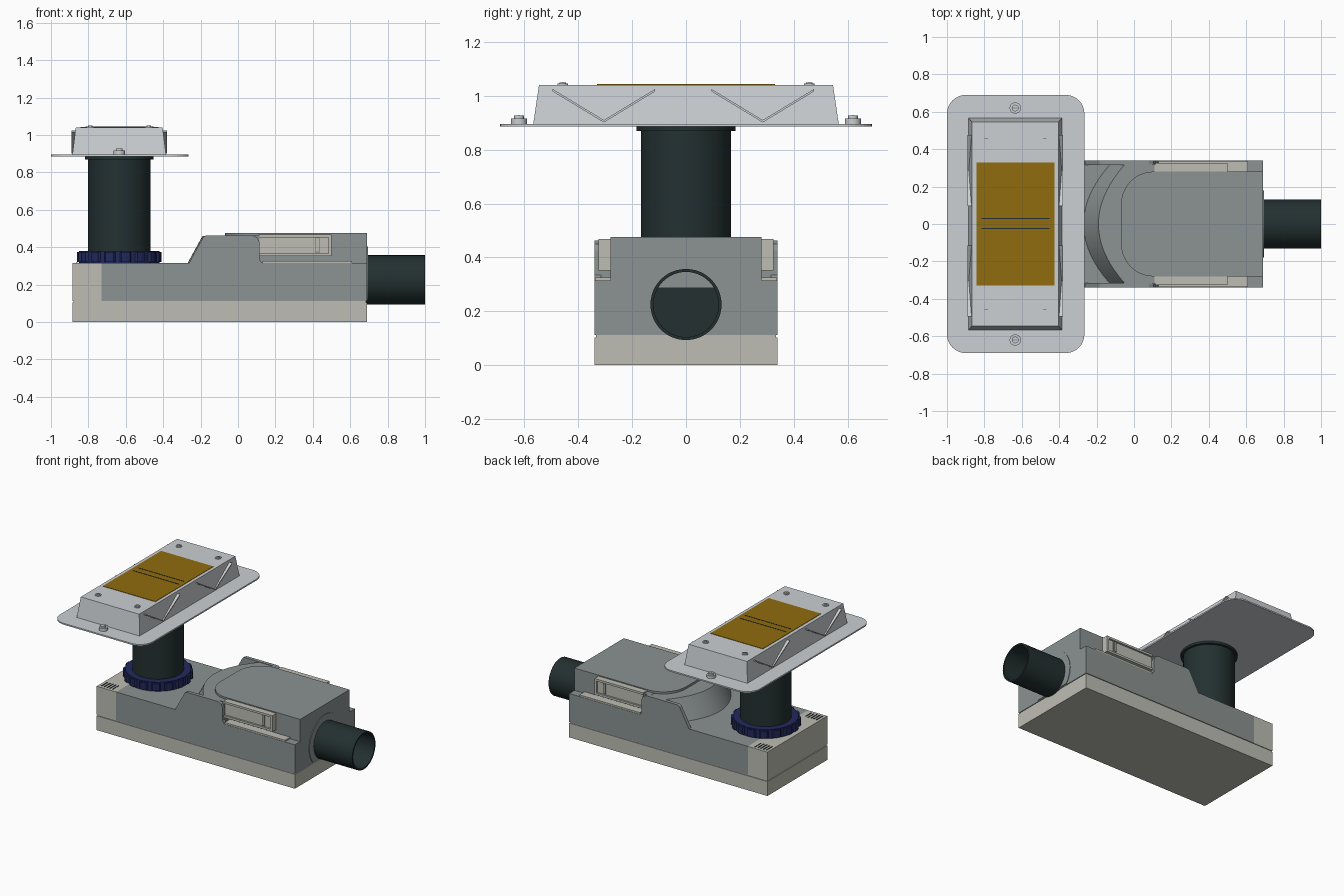
import bpy, bmesh
from math import sin, cos, pi
from mathutils import Vector

cube = bpy.data.objects.get("Cube")
if cube:
    bpy.data.objects.remove(cube, do_unlink=True)


def material(name, rgb):
    m = bpy.data.materials.new(name)
    lin = [((c / 255 + 0.055) / 1.055) ** 2.4 if c > 10 else c / 3294 for c in rgb]
    m.use_nodes = True
    m.diffuse_color = (*lin, 1)
    bsdf = next(n for n in m.node_tree.nodes if n.type == 'BSDF_PRINCIPLED')
    bsdf.inputs["Base Color"].default_value = (*lin, 1)
    return m


BEIGE = material("warm beige", (190, 190, 181))
GREY = material("mid grey", (139, 147, 146))
PALE = material("pale grey", (203, 208, 211))
DARK = material("dark green black", (35, 48, 48))
NAVY = material("navy", (33, 41, 92))
GOLD = material("ochre", (145, 108, 14))


def loft(name, rings, mat, closed=False, smooth=False):
    """Skin a list of point rings; cap the ends unless closed on itself."""
    bm = bmesh.new()
    vs = [[bm.verts.new(p) for p in r] for r in rings]
    n = len(rings[0])
    pairs = list(zip(vs, vs[1:])) + ([(vs[-1], vs[0])] if closed else [])
    for a, b in pairs:
        for i in range(n):
            j = (i + 1) % n
            bm.faces.new((a[i], a[j], b[j], b[i]))
    if not closed:
        bm.faces.new(vs[0])
        bm.faces.new(vs[-1])
    bmesh.ops.recalc_face_normals(bm, faces=bm.faces)
    me = bpy.data.meshes.new(name)
    bm.to_mesh(me)
    bm.free()
    me.materials.append(mat)
    ob = bpy.data.objects.new(name, me)
    bpy.context.collection.objects.link(ob)
    if smooth:
        bpy.ops.object.select_all(action='DESELECT')
        ob.select_set(True)
        bpy.context.view_layer.objects.active = ob
        bpy.ops.object.shade_smooth_by_angle(angle=0.6)
    return ob


def prism(name, outline, lo, hi, mat, axis='z', **kw):
    place = {'x': lambda a, b, d: (d, a, b),
             'y': lambda a, b, d: (a, d, b),
             'z': lambda a, b, d: (a, b, d)}[axis]
    return loft(name, [[place(a, b, d) for a, b in outline] for d in (lo, hi)], mat, **kw)


def rect(x0, x1, y0, y1):
    return [(x0, y0), (x1, y0), (x1, y1), (x0, y1)]


def box(name, x, y, z, mat):
    return prism(name, rect(*x, *y), *z, mat)


def circle(cx, cy, r, n=48):
    return [(cx + r * cos(2 * pi * i / n), cy + r * sin(2 * pi * i / n)) for i in range(n)]


def round_rect(x0, x1, y0, y1, r, n=8):
    pts = []
    corners = [(x1 - r, y1 - r), (x0 + r, y1 - r), (x0 + r, y0 + r), (x1 - r, y0 + r)]
    for k, (cx, cy) in enumerate(corners):
        for i in range(n + 1):
            a = (k + i / n) * pi / 2
            pts.append((cx + r * cos(a), cy + r * sin(a)))
    return pts


# Base tray, end block and lower body
box("base_tray", (-0.885, 0.69), (-0.34, 0.34), (0, 0.103), BEIGE)
box("base_seam", (-0.88, 0.685), (-0.335, 0.335), (0.1, 0.113), BEIGE)
box("end_block", (-0.885, -0.73), (-0.34, 0.34), (0.111, 0.315), BEIGE)
box("lower_body", (-0.73, 0.69), (-0.34, 0.34), (0.111, 0.315), GREY)

# Rounded sloping hood between the cheeks
W = 0.317


def hood(shift, z):
    ys = [W * (i / 12 - 1) for i in range(25)]
    return [(0.1, -W, z)] + [(-0.19 + shift + 0.14 * (y / W) ** 2, y, z) for y in ys] + [(0.1, W, z)]


loft("hood", [hood(-0.08, 0.314), hood(0, 0.46)], GREY, smooth=True)

# Raised main housing with a rounded nose
nose = []
for i in range(11):
    a = i / 10 * pi / 2
    nose.append((0.1 - 0.17 * sin(a), 0.1 + 0.18 * cos(a)))
outline = [(0.69, -0.28), (0.69, 0.28)] + nose + [(x, -y) for x, y in reversed(nose)]
prism("main_housing", outline, 0.3, 0.475, GREY, smooth=True)

cheek = [(-0.262, 0.314), (-0.185, 0.455), (-0.17, 0.463), (0.08, 0.463), (0.105, 0.45),
         (0.115, 0.425), (0.115, 0.335), (0.13, 0.314)]
for s, side in ((-1, "right"), (1, "left")):
    prism(side + "_cheek", cheek, s * 0.315, s * 0.34, GREY, 'y')
    box(side + "_cheek_back", (0.06, 0.115), (s * 0.27, s * 0.32), (0.31, 0.462), GREY)
    # Side latch: back plate, rails and handle
    box(side + "_latch_plate", (0.11, 0.5), (s * 0.275, s * 0.312), (0.352, 0.468), BEIGE)
    for k, z in enumerate((0.352, 0.453)):
        box(f"{side}_latch_rail_{k}", (0.115, 0.5), (s * 0.31, s * 0.325), (z, z + 0.015), BEIGE)
    box(side + "_latch_end", (0.485, 0.5), (s * 0.31, s * 0.325), (0.36, 0.46), BEIGE)
    box(side + "_handle_recess", (0.412, 0.438), (s * 0.31, s * 0.316), (0.37, 0.455), GREY)
    box(side + "_handle", (0.418, 0.432), (s * 0.31, s * 0.324), (0.377, 0.448), BEIGE)
    box(side + "_ledge_strip", (0.13, 0.61), (s * 0.27, s * 0.338), (0.314, 0.326), BEIGE)
    # Vent slots at the corners of the end block
    for k in range(5):
        x = -0.865 + 0.022 * k
        slot = [(x, s * 0.25), (x + 0.008, s * 0.25), (x + 0.008, s * 0.32), (x, s * 0.32)]
        prism(f"{side}_vent_{k}", slot, 0.312, 0.317, DARK)

# Outlet pipe and its surround
ZP = 0.225
prism("outlet_surround", [(y, max(z, 0.118)) for y, z in circle(0, ZP, 0.18)],
      0.688, 0.694, GREY, 'x')
prism("outlet_opening", [(y, min(z, 0.288)) for y, z in circle(0, ZP, 0.124)],
      0.69, 0.697, DARK, 'x')
loft("outlet_pipe", [[(x, y, z) for y, z in circle(0, ZP, r)]
                     for x, r in ((0.68, 0.132), (1, 0.132), (1, 0.121), (0.68, 0.121))],
     DARK, closed=True, smooth=True)

# Upright pipe with gripped locking collar
CX = -0.635
prism("upright_pipe", circle(CX, 0, 0.168, 64), 0.3, 0.886, DARK, smooth=True)
prism("pipe_top_flange", circle(CX, 0, 0.184, 64), 0.87, 0.886, DARK, smooth=True)
prism("collar_ring", circle(CX, 0, 0.214, 64), 0.315, 0.38, NAVY, smooth=True)
grip = []
for k in range(16):
    for f, r in ((0, 0.21), (0.15, 0.226), (0.4, 0.228), (0.65, 0.226), (0.8, 0.21)):
        a = (k + f) * pi / 8
        grip.append((CX + r * cos(a), r * sin(a)))
prism("collar_grips", grip, 0.322, 0.374, NAVY)

# Mounting plate and tapered head
prism("mounting_plate", round_rect(-1, -0.265, -0.69, 0.69, 0.1), 0.886, 0.896, PALE)
loft("head_box", [[(x, y, z) for x, y in rect(CX - w, CX + w, -d, d)]
                  for w, d, z in ((0.25, 0.567, 0.896), (0.232, 0.546, 1.04))], PALE)
box("grille_panel", (-0.842, -0.426), (-0.33, 0.33), (1.036, 1.043), GOLD)
for k, y in enumerate((-0.024, 0.03)):
    box(f"grille_slit_{k}", (-0.815, -0.452), (y - 0.003, y + 0.003), (1.04, 1.0445), DARK)


def screw(name, x, y, z, r, h):
    prism(name + "_washer", circle(x, y, r, 20), z, z + h * 0.65, PALE, smooth=True)
    prism(name + "_head", circle(x, y, r * 0.6, 20), z, z + h, PALE, smooth=True)
    box(name + "_slot", (x - r * 0.45, x + r * 0.45), (y - 0.003, y + 0.003),
        (z + h - 0.002, z + h + 0.001), GREY)


for s, end in ((-1, "front"), (1, "back")):
    screw(end + "_plate_screw", CX, s * 0.62, 0.895, 0.03, 0.032)
    for x, side in ((-0.79, "right"), (-0.478, "left")):
        screw(f"{end}_{side}_head_screw", x, s * 0.458, 1.039, 0.02, 0.011)

# V-shaped ribs on the long sides of the head
T = 0.009
for s, side in ((-1, "right"), (1, "left")):
    for k, (a, m, b) in enumerate(((-0.495, -0.305, -0.115), (0.095, 0.285, 0.475))):
        vee = [(a, 1.025), (m, 0.91), (b, 1.025), (b, 1.025 - T), (m, 0.91 - T), (a, 1.025 - T)]
        prism(f"{side}_rib_{k}", vee, CX + s * 0.23, CX + s * 0.256, PALE, 'x')
